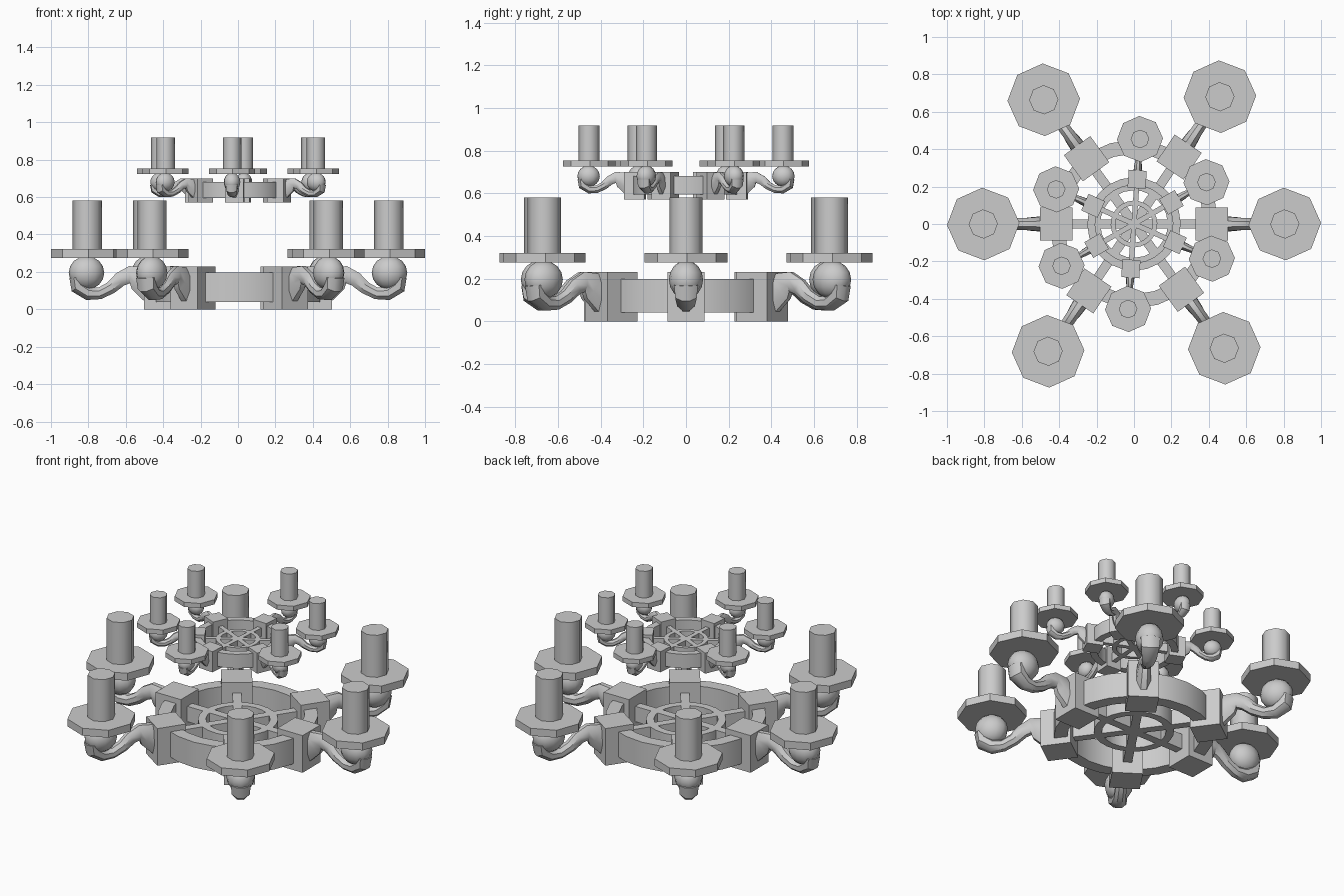
import bpy, bmesh, math
from mathutils import Matrix, Vector

if "Cube" in bpy.data.objects:
    bpy.data.objects.remove(bpy.data.objects["Cube"])

ANGLES = [0, 56, 126, 180, 236, 306]


def make(name, bm, mat, smooth=None):
    bmesh.ops.recalc_face_normals(bm, faces=bm.faces)
    me = bpy.data.meshes.new(name)
    bm.to_mesh(me)
    bm.free()
    me.transform(mat)
    ob = bpy.data.objects.new(name, me)
    bpy.context.collection.objects.link(ob)
    if smooth:
        bpy.ops.object.select_all(action='DESELECT')
        ob.select_set(True)
        bpy.context.view_layer.objects.active = ob
        bpy.ops.object.shade_smooth_by_angle(angle=math.radians(smooth))
    return ob


def box(name, lo, hi, mat):
    bm = bmesh.new()
    size = [b - a for a, b in zip(lo, hi)]
    mid = [(a + b) / 2 for a, b in zip(lo, hi)]
    bmesh.ops.create_cube(bm, size=1, matrix=Matrix.Translation(mid) @ Matrix.Diagonal((*size, 1)))
    make(name, bm, mat)


def loft(name, rings, mat, closed=False, smooth=None):
    bm = bmesh.new()
    vs = [[bm.verts.new(p) for p in r] for r in rings]
    n = len(vs[0])
    for i in range(len(vs) if closed else len(vs) - 1):
        a, b = vs[i], vs[(i + 1) % len(vs)]
        for j in range(n):
            k = (j + 1) % n
            bm.faces.new((a[j], a[k], b[k], b[j]))
    if not closed:
        bm.faces.new(vs[0])
        bm.faces.new(vs[-1])
    make(name, bm, mat, smooth)


def circle(r, z, n=8, cx=0, cy=0, turn=0.03):
    return [(cx + r * math.cos(2 * math.pi * j / n + turn),
             cy + r * math.sin(2 * math.pi * j / n + turn), z) for j in range(n)]


def band(name, ro, ri, z0, z1, mat, n=24):
    loft(name, [circle(ro, z0, n), circle(ro, z1, n), circle(ri, z1, n), circle(ri, z0, n)],
         mat, True, 30)


# arm stations: radius, height, half thickness, half width
ARM = [(.48, .12, .105, .045), (.53, .165, .075, .04), (.58, .185, .05, .035),
       (.63, .16, .042, .034), (.68, .115, .036, .034), (.74, .085, .034, .036),
       (.80, .085, .04, .045), (.855, .12, .045, .055), (.86, .17, .045, .06)]


def arm(mat):
    rings = []
    for i, (r, z, t, w) in enumerate(ARM):
        a, b = ARM[max(i - 1, 0)], ARM[min(i + 1, len(ARM) - 1)]
        d = Vector((b[0] - a[0], 0, b[1] - a[1])).normalized()
        if i == 0:
            d = Vector((1, 0, 0))
        up = Vector((-d.z, 0, d.x))
        rings.append([Vector((r, 0, z)) + up * t * math.sin(q * math.pi / 4 + math.pi / 8)
                      + Vector((0, w * math.cos(q * math.pi / 4 + math.pi / 8), 0)) for q in range(8)])
    loft("arm", rings, mat, smooth=40)
    # rounded cup at the end of the arm
    bm = bmesh.new()
    bmesh.ops.create_uvsphere(bm, u_segments=12, v_segments=8, radius=1,
                              matrix=Matrix.Translation((.81, 0, .195)) @ Matrix.Diagonal((.095, .08, .09, 1)))
    make("arm_cup", bm, mat, 40)


def tier(scale, lift, turn, cup):
    base = Matrix.Translation((0, 0, lift)) @ Matrix.Scale(scale, 4)
    band("ring", .45, .375, .04, .197, base @ Matrix.Rotation(turn, 4, 'Z'))
    band("inner_ring", .225, .18, .07, .165, base)
    for i, deg in enumerate(ANGLES):
        out = 0 if i % 3 == 0 else .015
        ang = math.radians(deg) + turn
        spin = base @ Matrix.Rotation(ang, 4, 'Z')
        box("spoke", (0, -.025, .07), (.36, .025, .165), spin)
        box("block", (.33 + out, -.087, 0), (.503 + out, .087, .23), spin)
        arm(spin @ Matrix.Translation((out, 0, 0)))
        # dish and candle keep the same heading all round
        r = (.806 + out) * scale
        spot = Matrix.Translation((r * math.cos(ang), r * math.sin(ang), lift + .275 * scale)) @ Matrix.Scale(cup, 4)
        loft("dish", [circle(.194, 0), circle(.194, .046)], spot)
        loft("candle", [circle(.078, .046), circle(.078, .306)], spot, smooth=50)


tier(1, 0, 0, 1)
tier(.555, .572, math.radians(30), .635)
